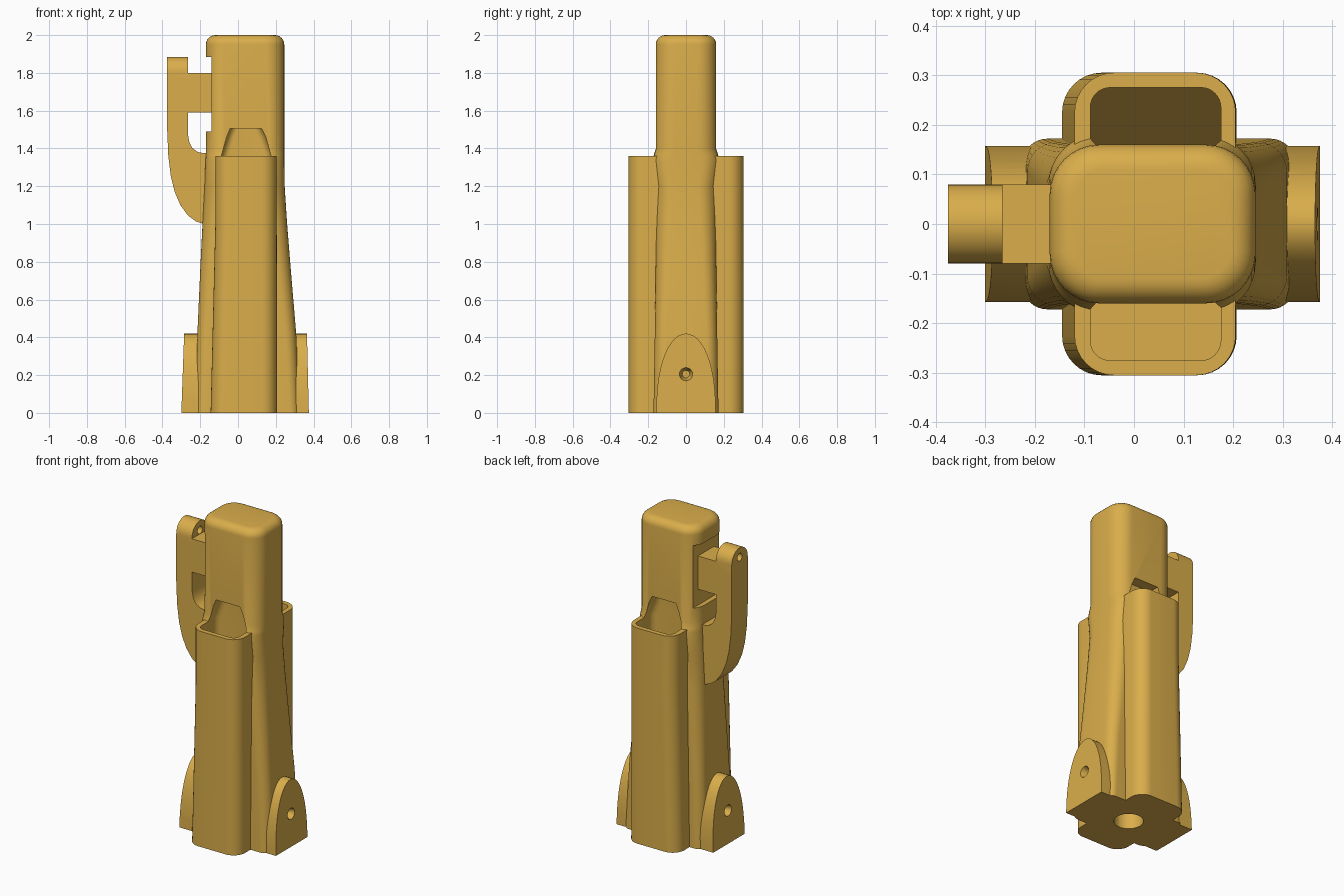
import bpy, bmesh, math

if "Cube" in bpy.data.objects:
    bpy.data.objects.remove(bpy.data.objects["Cube"])

gold = bpy.data.materials.new("gold")
gold.diffuse_color = (0.70, 0.42, 0.07, 1)
gold.use_nodes = True
gold.node_tree.nodes["Principled BSDF"].inputs["Base Color"].default_value = gold.diffuse_color


def loft(name, rings):
    """Solid skinned through rings of equal point count, capped at both ends."""
    bm = bmesh.new()
    vr = [[bm.verts.new(p) for p in ring] for ring in rings]
    n = len(vr[0])
    for a, b in zip(vr, vr[1:]):
        for i in range(n):
            j = (i + 1) % n
            bm.faces.new((a[i], a[j], b[j], b[i]))
    bm.faces.new(vr[0][::-1])
    bm.faces.new(vr[-1])
    bmesh.ops.recalc_face_normals(bm, faces=bm.faces)
    me = bpy.data.meshes.new(name)
    bm.to_mesh(me)
    bm.free()
    me.materials.append(gold)
    ob = bpy.data.objects.new(name, me)
    bpy.context.collection.objects.link(ob)
    return ob


def rrect(x0, x1, y0, y1, r, z, n=8):
    """Rounded rectangle ring; z is a number or a function of y."""
    pts = []
    for cx, cy, q in ((x1 - r, y1 - r, 0), (x0 + r, y1 - r, 1),
                      (x0 + r, y0 + r, 2), (x1 - r, y0 + r, 3)):
        for i in range(n + 1):
            a = math.pi / 2 * (q + i / n)
            x, y = cx + r * math.cos(a), cy + r * math.sin(a)
            pts.append((x, y, z(y) if callable(z) else z))
    return pts


def disc_x(x, z, r, n=24):
    """Circle ring facing along x."""
    return [(x, r * math.cos(2 * math.pi * i / n), z + r * math.sin(2 * math.pi * i / n))
            for i in range(n)]


def boolean(target, other, op):
    m = target.modifiers.new(op, 'BOOLEAN')
    m.operation, m.object, m.solver = op, other, 'EXACT'
    bpy.context.view_layer.objects.active = target
    bpy.ops.object.modifier_apply(modifier=m.name)
    bpy.data.objects.remove(other, do_unlink=True)


# Main column: flared foot, straight upper part, rounded top
sections = [(0, -.225, .325, .172, .05), (.42, -.215, .308, .165, .06),
            (.8, -.198, .276, .16, .075), (1.0, -.188, .26, .16, .085),
            (1.2, -.178, .247, .16, .095), (1.34, -.172, .245, .18, .1),
            (1.365, -.17, .245, .172, .1), (1.4, -.17, .245, .16, .1)]
rings = [rrect(x0, x1, -h, h, r, z) for z, x0, x1, h, r in sections]
for i in range(7):
    a = math.pi / 2 * i / 6
    d = .05 * (1 - math.cos(a))
    rings.append(rrect(-.17 + d, .245 - d, -.16 + d, .16 - d, .1 - d * .8,
                       1.95 + .05 * math.sin(a)))
body = loft("body", rings)

# Front-to-back sleeve
boolean(body, loft("sleeve", [
    rrect(-.145, .207, -.305, .305, .08, 0),
    rrect(-.13, .206, -.305, .305, .08, .6),
    rrect(-.12, .205, -.305, .305, .08, 1.0),
    rrect(-.12, .205, -.305, .305, .08, 1.36)]), 'UNION')

# Arched side tabs with countersunk holes
N = 24
for name, base, top, bottom in (("left_tab", -.1, -.285, -.30), ("right_tab", .15, .365, .375)):
    prof = []
    for i in range(N + 1):
        a = math.pi * i / N
        prof.append((.157 * math.cos(a), .42 * math.sin(a) ** .85))
    boolean(body, loft(name, [
        [(base, y, z) for y, z in prof],
        [(bottom + (top - bottom) * z / .42, y, z) for y, z in prof]]), 'UNION')
    s = 1 if top > 0 else -1
    face = bottom + (top - bottom) * .2 / .42
    boolean(body, loft("hole", [disc_x(face + s * .01, .205, .038),
                                disc_x(face - s * .05, .205, .02)]), 'DIFFERENCE')

# Pockets in the sleeve, with sloping floors and a tapered niche in the column
for s in (-1, 1):
    ya, yb = sorted((s * .275, s * .09))
    floor = lambda y: .95 + (abs(y) - .09) * 1.6
    boolean(body, loft("pocket", [
        rrect(-.09, .175, ya, yb, .04, floor),
        rrect(-.088, .175, ya, yb, .04, 1.36),
        rrect(-.06, .147, ya, yb, .04, 1.46),
        rrect(-.042, .125, ya, yb, .04, 1.505)]), 'DIFFERENCE')

# Recess behind the lever and the bore in the underside
boolean(body, loft("recess", [rrect(-.4, -.14, -.3, .3, .01, z) for z in (1.49, 1.885)]), 'DIFFERENCE')
boolean(body, loft("bore", [rrect(-.045, .125, -.085, .085, .0849, z) for z in (-.1, .9)]), 'DIFFERENCE')

# Hooked lever: side profile extruded, then its upper end rounded
side = [(-.375, 1.885), (-.375, 1.5), (-.369, 1.36), (-.355, 1.25), (-.335, 1.17),
        (-.305, 1.1), (-.265, 1.045), (-.225, 1.015), (-.18, 1.0), (-.15, 1.0),
        (-.15, 1.375), (-.185, 1.375), (-.215, 1.382), (-.242, 1.403), (-.258, 1.435),
        (-.265, 1.475), (-.265, 1.59), (-.13, 1.59), (-.13, 1.8), (-.265, 1.8), (-.265, 1.885)]
lever = loft("lever", [[(x, y, z) for x, z in side] for y in (-.08, .08)])
arch = [(-.09, .9), (.09, .9), (.09, 1.7), (.08, 1.72)]
arch += [(.08 * math.cos(math.pi * i / 16), 1.805 + .08 * math.sin(math.pi * i / 16)) for i in range(17)]
arch += [(-.08, 1.72), (-.09, 1.7)]
boolean(lever, loft("arch", [[(x, y, z) for y, z in arch] for x in (-.5, 0)]), 'INTERSECT')
boolean(lever, loft("pin_hole", [disc_x(x, 1.825, .024) for x in (-.45, -.2)]), 'DIFFERENCE')

# Smooth shading with sharp edges kept
for ob in (body, lever):
    ob.select_set(True)
bpy.context.view_layer.objects.active = body
bpy.ops.object.shade_smooth_by_angle(angle=math.radians(30))
